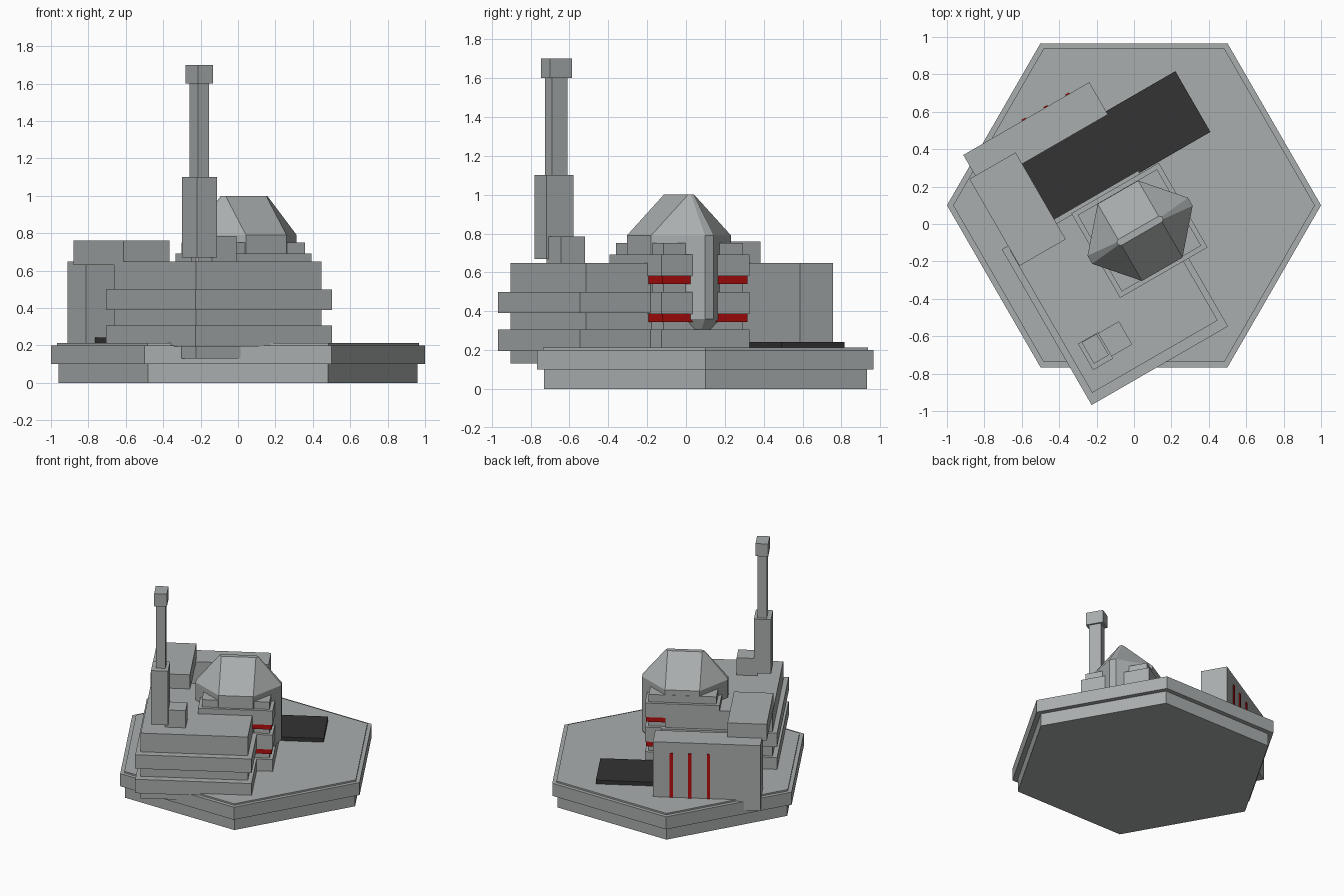
import bpy, bmesh, math
from mathutils import Matrix

if "Cube" in bpy.data.objects:
    bpy.data.objects.remove(bpy.data.objects["Cube"])

TURN = Matrix.Rotation(math.radians(30), 4, 'Z')   # building axes (u, v) are turned 30 degrees


def material(name, rgb):
    m = bpy.data.materials.new(name)
    m.diffuse_color = (*rgb, 1)
    m.use_nodes = True
    m.node_tree.nodes["Principled BSDF"].inputs["Base Color"].default_value = m.diffuse_color
    return m


GREY = material("concrete_grey", (0.40, 0.42, 0.42))
RED = material("stripe_red", (0.45, 0.004, 0.004))
DARK = material("pad_dark", (0.033, 0.033, 0.033))


def loft(name, rings, mat=GREY, matrix=Matrix()):
    """Closed solid through a stack of (outline, z) rings."""
    bm = bmesh.new()
    loops = [[bm.verts.new((x, y, z)) for x, y in pts] for pts, z in rings]
    n = len(loops[0])
    for a, b in zip(loops, loops[1:]):
        for i in range(n):
            j = (i + 1) % n
            bm.faces.new((a[i], a[j], b[j], b[i]))
    bm.faces.new(loops[0][::-1])
    bm.faces.new(loops[-1])
    bmesh.ops.transform(bm, matrix=matrix, verts=bm.verts)
    bmesh.ops.recalc_face_normals(bm, faces=bm.faces)
    me = bpy.data.meshes.new(name)
    bm.to_mesh(me)
    bm.free()
    me.materials.append(mat)
    ob = bpy.data.objects.new(name, me)
    bpy.context.collection.objects.link(ob)
    return ob


def block(name, u0, u1, v0, v1, z0, z1, mat=GREY):
    """Box in the turned building axes."""
    pts = [(u0, v0), (u1, v0), (u1, v1), (u0, v1)]
    return loft(name, [(pts, z0), (pts, z1)], mat, TURN)


# hexagonal base
def hexagon(r):
    return [(r * math.cos(k * math.pi / 3), 0.1 + r * math.sin(k * math.pi / 3)) for k in range(6)]


for name, r, z0, z1 in (("base_foot", 0.96, 0, 0.1), ("base_slab", 1.0, 0.1, 0.2),
                        ("base_top", 0.967, 0.2, 0.212)):
    loft(name, [(hexagon(r), z0), (hexagon(r), z1)])

# dark landing strip
block("landing_strip", -0.55, 0.6, 0.222, 0.597, 0.205, 0.242, DARK)

# side wall with three upright red stripes
block("side_wall", -0.606, 0.172, 0.577, 0.776, 0.13, 0.648)
for i, u in enumerate((-0.231, -0.096, 0.038)):
    block(f"wall_stripe_{i}", u - 0.012, u + 0.012, 0.774, 0.783, 0.21, 0.565, RED)

# main hall with two projecting floors
block("hall_body", -0.645, 0.13, -0.67, 0.21, 0.13, 0.648)
for i, (z0, z1) in enumerate(((0.195, 0.305), (0.39, 0.50))):
    block(f"hall_floor_{i}", -0.68, 0.162, -0.725, 0.236, z0, z1)

# bridge block joining hall and wall
block("bridge_block", -0.642, -0.357, 0.112, 0.648, 0.63, 0.76)

# chimney mast
block("mast_side_box", -0.48, -0.33, -0.553, -0.41, 0.645, 0.785)
block("mast_base", -0.58, -0.456, -0.567, -0.405, 0.67, 1.1)
for name, du, dv, z0, z1 in (("mast_shaft", 0.034, 0.047, 1.1, 1.6), ("mast_cap", 0.046, 0.066, 1.6, 1.7)):
    block(name, -0.513 - du, -0.513 + du, -0.474 - dv, -0.474 + dv, z0, z1)


# banded tower
def tower(name, inset, z0, z1, mat=GREY):
    block(name, -0.262 + inset, 0.278 - inset, -0.305 + inset, 0.217 - inset, z0, z1, mat)


tower("tower_core", 0.025, 0.2, 0.75)
for i, (z0, z1) in enumerate(((0.2, 0.305), (0.385, 0.5), (0.58, 0.692))):
    tower(f"tower_floor_{i}", 0, z0, z1)
for i, (z0, z1) in enumerate(((0.345, 0.385), (0.54, 0.58))):
    tower(f"tower_band_{i}", 0.008, z0, z1, RED)


# faceted dome that runs down through the tower
def dome_ring(end_u, end_v, side_u, side_v):
    quarter = [(end_u, end_v), (side_u, side_v)]
    half = quarter + [(-u, v) for u, v in quarter[::-1]]
    return [(u + 0.01, v - 0.0475) for u, v in half + [(-u, -v) for u, v in half]]


wide = dome_ring(0.31, 0.025, 0.125, 0.2375)
tip = dome_ring(0.138, 0.008, 0.125, 0.018)
loft("dome", [(tip, 0.15), (wide, 0.36), (wide, 0.79), (tip, 1.0)], GREY, TURN)
